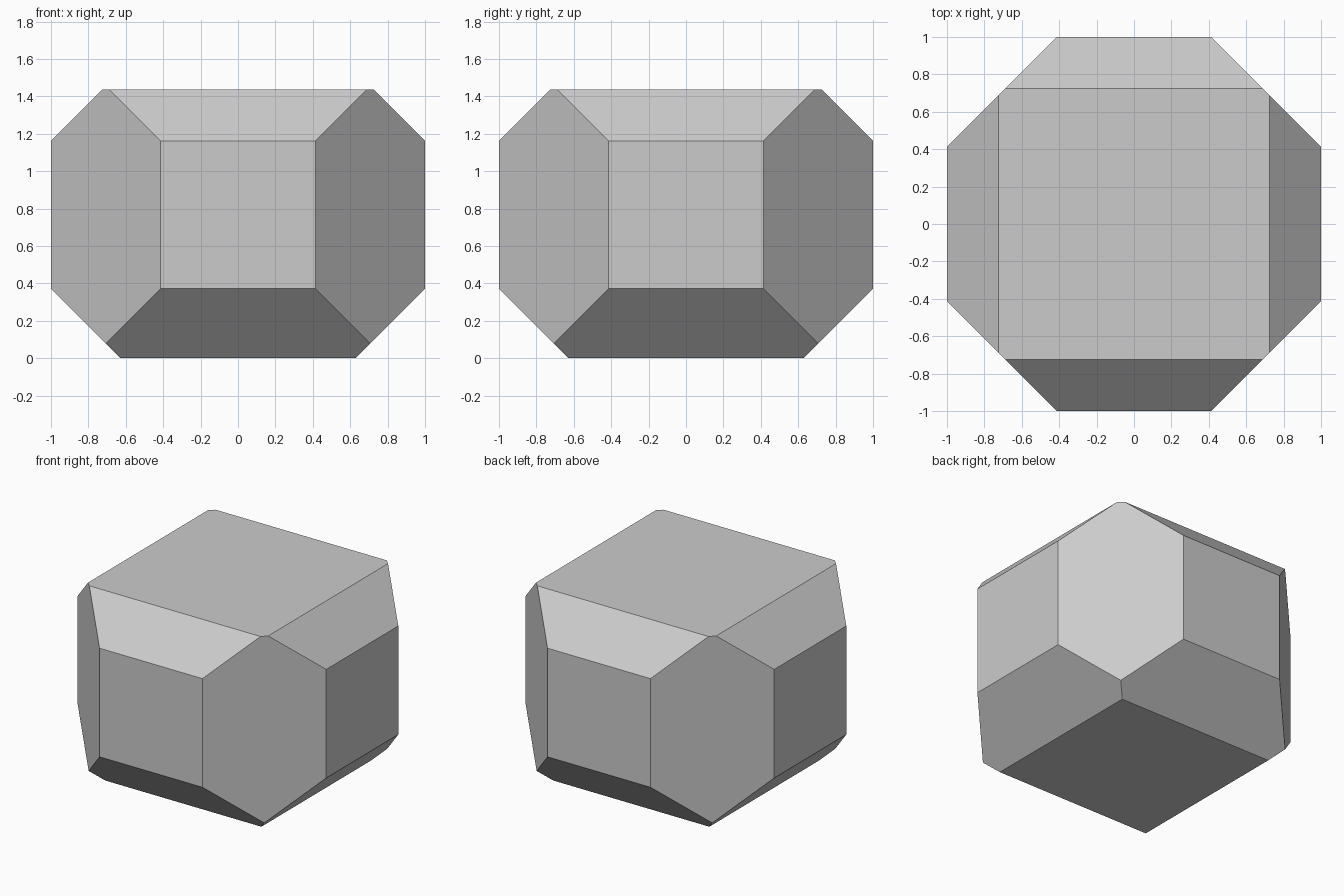
import bpy, bmesh
from mathutils import Vector, Matrix

if "Cube" in bpy.data.objects:
    bpy.data.objects.remove(bpy.data.objects["Cube"])

HEIGHT = 1.437
WAIST = 0.767      # height of the symmetry plane of the slanted facets
SIDE_CUT = 1.414   # |x| + |y| limit
SLOPE_CUT = 1.395  # |x| or |y| + |z - WAIST| limit

# block filling the overall size
bm = bmesh.new()
bmesh.ops.create_cube(bm, size=1, matrix=Matrix.Translation((0, 0, HEIGHT / 2)) @ Matrix.Diagonal((2, 2, HEIGHT, 1)))


def slice_off(normal, limit):
    """Cut away everything beyond the plane and cap the opening."""
    n = Vector(normal)
    point = Vector((0, 0, WAIST)) + n * (limit / n.length_squared)
    cut = bmesh.ops.bisect_plane(bm, geom=bm.verts[:] + bm.edges[:] + bm.faces[:],
                                 dist=1e-5, plane_co=point, plane_no=n, clear_outer=True)
    edges = [e for e in cut["geom_cut"] if isinstance(e, bmesh.types.BMEdge)]
    bmesh.ops.contextual_create(bm, geom=edges)


# twelve diagonal facets: upright corners, then upper and lower slopes
for a in (-1, 1):
    for b in (-1, 1):
        slice_off((a, b, 0), SIDE_CUT)
for a in (-1, 1):
    for b in (-1, 1):
        slice_off((a, 0, b), SLOPE_CUT)
        slice_off((0, a, b), SLOPE_CUT)

bmesh.ops.recalc_face_normals(bm, faces=bm.faces[:])
mesh = bpy.data.meshes.new("faceted_block")
bm.to_mesh(mesh)
bm.free()
bpy.context.collection.objects.link(bpy.data.objects.new("faceted_block", mesh))
